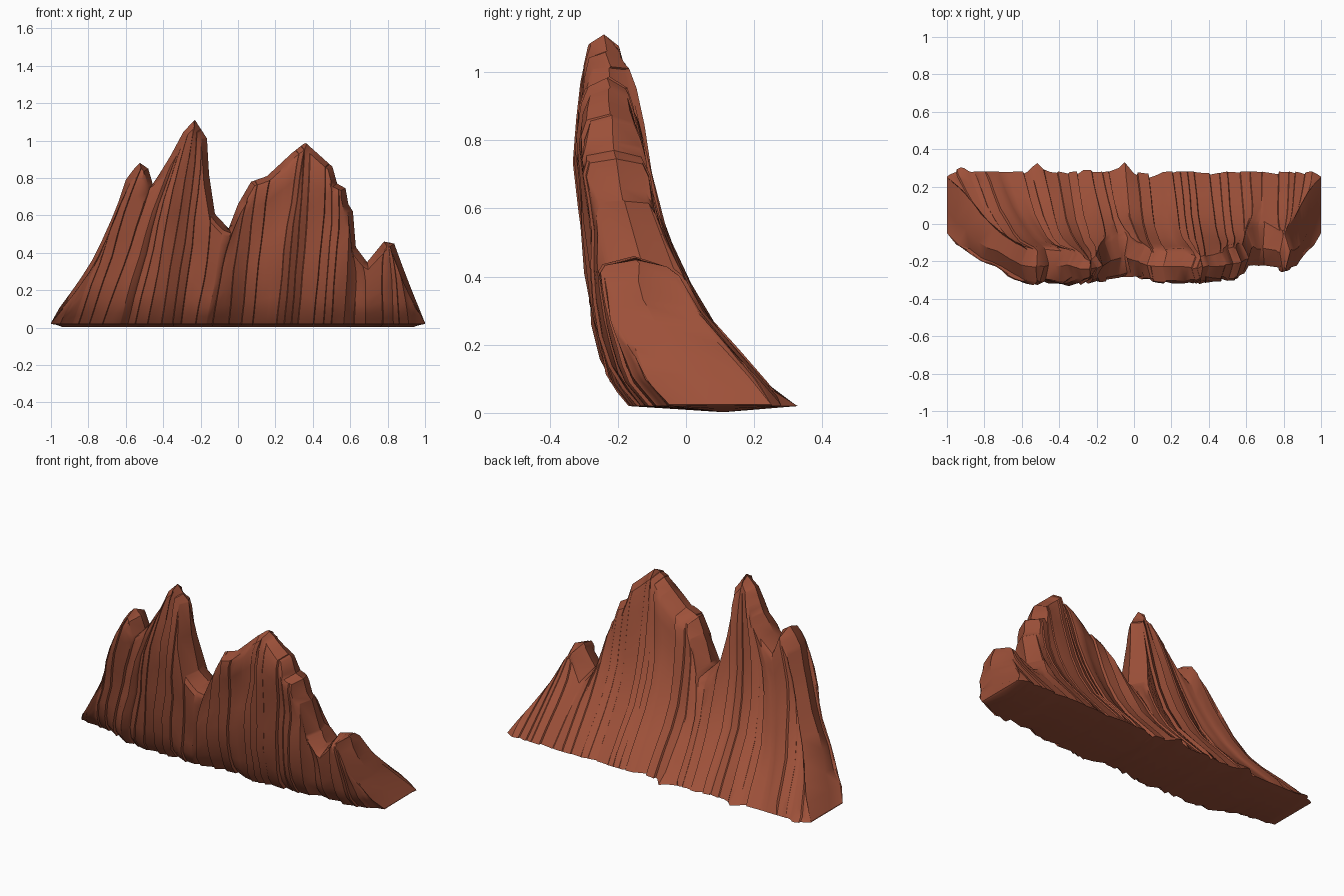
import bpy, bmesh, math, random
from mathutils import noise, Vector

if "Cube" in bpy.data.objects:
    bpy.data.objects.remove(bpy.data.objects["Cube"])

random.seed(7)

# Skyline: (base x of the rock column, crest x, crest height)
SKY = [(-1, -1, .025), (-.985, -.955, .105), (-.97, -.90, .18), (-.95, -.84, .265), (-.93, -.78, .36),
       (-.91, -.73, .46), (-.89, -.68, .57), (-.87, -.64, .67), (-.85, -.60, .79), (-.80, -.53, .885),
       (-.76, -.48, .85), (-.72, -.455, .765), (-.60, -.36, .92), (-.48, -.29, 1.05), (-.40, -.23, 1.11),
       (-.30, -.165, 1.01), (-.27, -.155, .82), (-.23, -.125, .61), (-.15, -.05, .53), (-.08, 0, .66),
       (0, .07, .78), (.08, .155, .81), (.18, .29, .935), (.28, .36, .99), (.42, .505, .86),
       (.47, .53, .77), (.51, .575, .745), (.53, .59, .66), (.57, .615, .62), (.61, .63, .43),
       (.70, .69, .35), (.79, .78, .46), (.86, .835, .45), (.91, .875, .34), (.95, .925, .21), (1, 1, .025)]
# Side section: (z, y), and how far the front steps back along x
FRONT = [(.02, -.155), (.1, -.22), (.28, -.27), (.6, -.305), (.8, -.325), (.95, -.305), (1.11, -.28)]
BACK = [(.02, .28), (.1, .21), (.2, .12), (.3, .035), (.45, -.04), (.6, -.09), (.75, -.122), (.9, -.147), (1.11, -.185)]
STEP = [(-1, .11), (-.9, .10), (-.8, .07), (-.7, .035), (-.6, .01), (-.2, 0), (0, .02), (.25, .005),
        (.5, .015), (.65, .055), (.8, .03), (.9, .08), (1, .11)]
# Points where the back skirt juts out
TEETH = [(-.92, .035), (-.52, .05), (-.05, .05), (-.26, .02)]
LEVELS = [0, .07, .16, .28, .42, .56, .7, .83, .94, 1]


def interp(table, v, k=1):
    """Piecewise linear lookup of column k against column 0."""
    if v <= table[0][0]:
        return table[0][k]
    for a, b in zip(table, table[1:]):
        if v <= b[0]:
            f = (v - a[0]) / (b[0] - a[0])
            return a[k] + (b[k] - a[k]) * f
    return table[-1][k]


def strata():
    """Columns (base x, depth offset): sawtooth slabs with a sharp step at every joint."""
    cols, u = [], -1.0
    while u < 1:
        w = min(random.uniform(.03, .095), 1 - u)
        if 1 - u - w < .025:
            w = 1 - u
        a, b = random.uniform(-.016, .002), random.uniform(0, .024)
        if random.random() < .5:
            a, b = b, a
        inner = [s[0] for s in SKY if u + .006 < s[0] < u + w - .006] or [u + w / 2]
        for p in [u + .002] + inner + [u + w - .002]:
            cols.append((p, a + (b - a) * (p - u) / w))
        u += w
    cols[0], cols[-1] = (-1, 0), (1, 0)
    return cols


front_cols = strata()
# Back slabs use their own offsets on the same joints
back_off, flip = [], 1
for i, (u, o) in enumerate(front_cols):
    if i and u - front_cols[i - 1][0] < .0045:
        flip = random.uniform(-1.2, 1.2)
    back_off.append(o * flip)

bm = bmesh.new()
fronts, backs, keel, ridge_line = [], [], [], []
for i, (u, off) in enumerate(front_cols):
    crest_x, crest_z = interp(SKY, u, 1), interp(SKY, u, 2)
    fade = min(1, (crest_z - .025) / .3)
    # outward direction of the skyline, used to round the crest over
    d = .03
    tx = interp(SKY, u + d, 1) - interp(SKY, u - d, 1)
    tz = interp(SKY, u + d, 2) - interp(SKY, u - d, 2)
    n = math.hypot(tx, tz)
    inset = .035 * min(1, (crest_z - .025) / .12)
    in_x, in_z = tz / n * inset, -tx / n * inset
    fr, bk = [], []
    for t in LEVELS:
        z = .02 + (crest_z - .02) * t
        wob = noise.noise(Vector((u * 7, z * 4, 3)))
        x = u + (crest_x - u) * t + .012 * wob * math.sin(math.pi * t)
        yf = interp(FRONT, z) + interp(STEP, x) + fade * (off * (1 - .4 * t) + .022 * wob)
        yb = interp(BACK, z) + fade * (back_off[i] * (1 - .4 * t)
             + .018 * noise.noise(Vector((u * 6, z * 3, 9))))
        # trimmed skirt with drawn-in corners and a few teeth
        yb -= .03 * max(0, (abs(u) - .96) / .04) * max(0, 1 - z / .2)
        if t < .05:
            yb = min(yb, .28) + max([0] + [h * (1 - abs(u - c) / .05) for c, h in TEETH])
        pinch = .14 * fade if t == 1 else 0
        mid = (yf + yb) / 2
        yf, yb = yf + (mid - yf) * pinch, yb + (mid - yb) * pinch
        s = t ** 5
        fr.append(bm.verts.new((x + in_x * s * .8, yf, z + in_z * s * .8)))
        bk.append(bm.verts.new((x + in_x * s, yb, z + in_z * s)))
    fronts.append(fr)
    backs.append(bk)
    # crest line, nearer the front on the low shoulders
    ridge_line.append(bm.verts.new((crest_x, yf + (yb - yf) * (.5 if crest_z > .4 else .4), crest_z)))
    keel.append(bm.verts.new((u * .985, .11, .02 - .018 * min(1, (1 - abs(u)) / .05))))

for i in range(len(fronts) - 1):
    f0, f1, b0, b1 = fronts[i], fronts[i + 1], backs[i], backs[i + 1]
    for j in range(len(LEVELS) - 1):
        bm.faces.new((f0[j], f1[j], f1[j + 1], f0[j + 1]))
        bm.faces.new((b1[j], b0[j], b0[j + 1], b1[j + 1]))
    bm.faces.new((f0[-1], f1[-1], ridge_line[i + 1], ridge_line[i]))   # crest
    bm.faces.new((ridge_line[i], ridge_line[i + 1], b1[-1], b0[-1]))
    bm.faces.new((f1[0], f0[0], keel[i], keel[i + 1]))                 # underside
    bm.faces.new((keel[i + 1], keel[i], b0[0], b1[0]))
# end walls
for k in (0, -1):
    f, b = fronts[k], backs[k]
    bm.faces.new(f + [ridge_line[k]] + b[::-1] + [keel[k]])
bmesh.ops.recalc_face_normals(bm, faces=bm.faces)

mesh = bpy.data.meshes.new("rock_ridge")
bm.to_mesh(mesh)
bm.free()
ridge = bpy.data.objects.new("rock_ridge", mesh)
bpy.context.collection.objects.link(ridge)

rock = bpy.data.materials.new("red_brown_rock")
rock.diffuse_color = (.345, .083, .042, 1)
rock.use_nodes = True
rock.node_tree.nodes["Principled BSDF"].inputs["Base Color"].default_value = rock.diffuse_color
mesh.materials.append(rock)

bpy.context.view_layer.objects.active = ridge
ridge.select_set(True)
bpy.ops.object.shade_smooth_by_angle(angle=math.radians(35))
